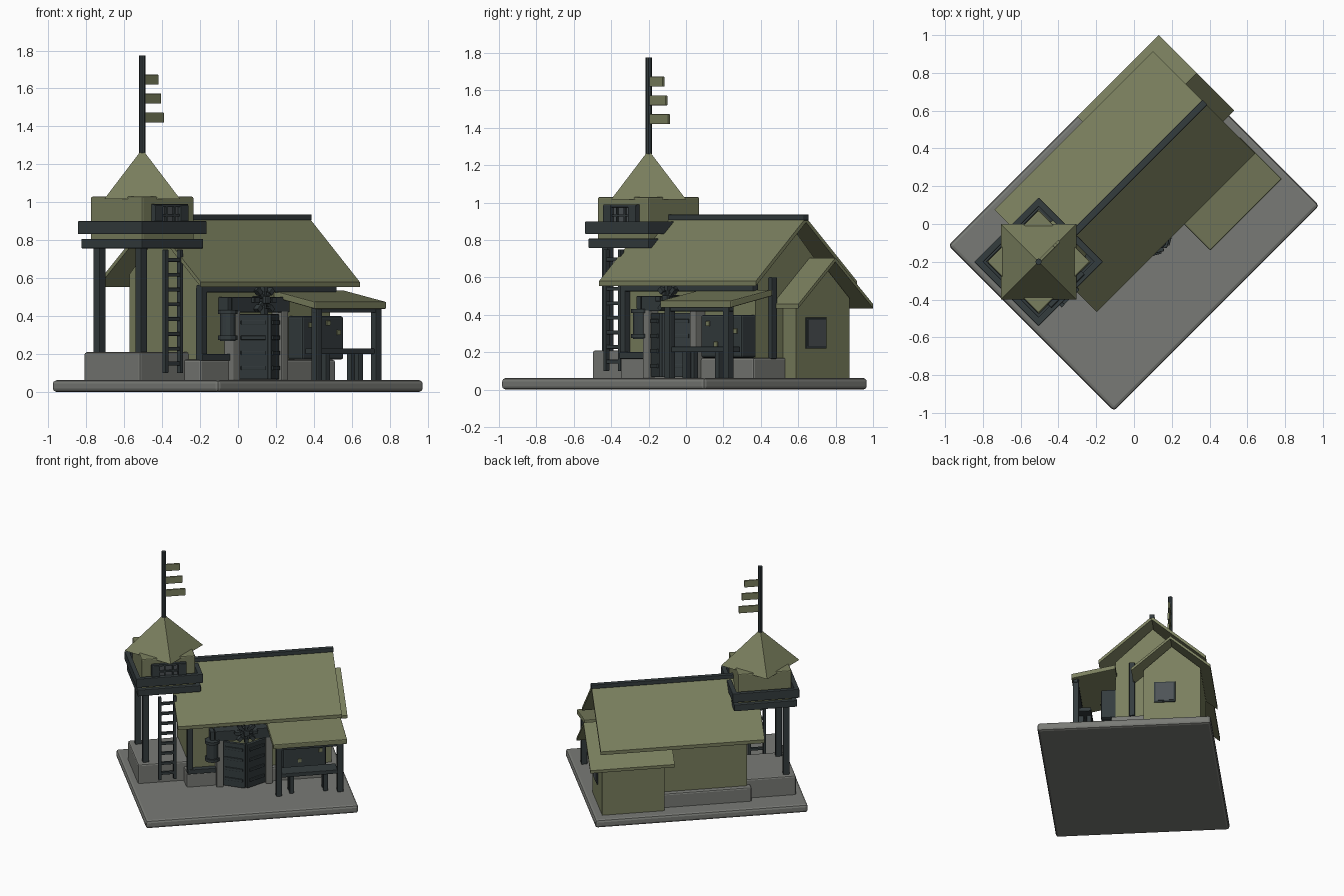
import bpy, bmesh, math
from mathutils import Matrix, Vector

if "Cube" in bpy.data.objects:
    bpy.data.objects.remove(bpy.data.objects["Cube"])

# The house is laid out along its own axes, then everything is turned 45 degrees
TURN = Matrix.Rotation(math.radians(45), 4, 'Z')


def material(name, rgb):
    m = bpy.data.materials.new(name)
    m.diffuse_color = (*rgb, 1)
    m.use_nodes = True
    m.node_tree.nodes["Principled BSDF"].inputs["Base Color"].default_value = m.diffuse_color
    return m


OLIVE = material("olive", (0.195, 0.212, 0.112))
SLATE = material("dark slate", (0.034, 0.045, 0.048))
STONE = material("grey stone", (0.19, 0.195, 0.18))
PANE = material("pane grey", (0.075, 0.088, 0.095))


def finish(name, bm, mat, bevel=0.0, local=Matrix()):
    bmesh.ops.recalc_face_normals(bm, faces=bm.faces)
    me = bpy.data.meshes.new(name)
    bm.to_mesh(me)
    bm.free()
    me.materials.append(mat)
    ob = bpy.data.objects.new(name, me)
    bpy.context.collection.objects.link(ob)
    ob.matrix_world = TURN @ local
    if bevel:
        b = ob.modifiers.new("bevel", 'BEVEL')
        b.width = bevel
        b.segments = 2
    return ob


def box(name, x, y, z, mat, bevel=0.004, local=Matrix()):
    """Box from (min, max) pairs."""
    bm = bmesh.new()
    size = [p[1] - p[0] for p in (x, y, z)]
    mid = [(p[0] + p[1]) / 2 for p in (x, y, z)]
    bmesh.ops.create_cube(bm, size=1, matrix=Matrix.Translation(mid) @ Matrix.Diagonal((*size, 1)))
    return finish(name, bm, mat, bevel, local)


def prism(name, profile, x, mat, bevel=0.0):
    """Cross-section in (y, z) extruded along x."""
    bm = bmesh.new()
    face = bm.faces.new([bm.verts.new((x[0], p[0], p[1])) for p in profile])
    r = bmesh.ops.extrude_face_region(bm, geom=[face])
    bmesh.ops.translate(bm, vec=(x[1] - x[0], 0, 0),
                        verts=[g for g in r["geom"] if isinstance(g, bmesh.types.BMVert)])
    return finish(name, bm, mat, bevel)


def cone(name, centre, r1, r2, z, sides, mat, spin=0.0):
    bm = bmesh.new()
    place = Matrix.Translation((*centre, (z[0] + z[1]) / 2)) @ Matrix.Rotation(spin, 4, 'Z')
    bmesh.ops.create_cone(bm, cap_ends=True, segments=sides, radius1=r1, radius2=r2,
                          depth=z[1] - z[0], matrix=place)
    return finish(name, bm, mat)


def roof(name, y0, yr, y1, eave, ridge, t, x):
    prism(name, [(y0, eave), (yr, ridge), (y1, eave), (y1, eave - t), (yr, ridge - t), (y0, eave - t)],
          x, OLIVE)


def house(name, y0, y1, yr, bottom, shoulder, ridge, x):
    prism(name, [(y0, bottom), (y1, bottom), (y1, shoulder), (yr, ridge), (y0, shoulder)], x, OLIVE)


# Ground slab and foundations
box("ground_slab", (-0.775, 0.762), (-0.625, 0.615), (0, 0.062), STONE, 0.018)
box("house_foundation", (-0.39, 0.62), (-0.11, 0.485), (0.05, 0.17), STONE, 0.012)
box("tower_foundation", (-0.72, -0.3), (0.01, 0.43), (0.05, 0.21), STONE, 0.012)

# Main house
house("house_walls", -0.08, 0.45, 0.187, 0.16, 0.62, 0.88, (-0.36, 0.605))
roof("house_roof", -0.19, 0.19, 0.575, 0.58, 0.92, 0.026, (-0.468, 0.718))
box("ridge_cap", (-0.468, 0.722), (0.172, 0.208), (0.905, 0.936), SLATE)

# Side wing
house("wing_walls", 0.13, 0.535, 0.33, 0.06, 0.49, 0.675, (0.25, 0.70))
roof("wing_roof", 0.05, 0.33, 0.615, 0.457, 0.705, 0.022, (0.19, 0.80))
box("wing_window_frame", (0.695, 0.708), (0.203, 0.357), (0.22, 0.385), SLATE, 0.003)
box("wing_window_pane", (0.70, 0.712), (0.215, 0.345), (0.232, 0.373), PANE, 0)

# Timber frame on the front
box("eave_beam", (-0.385, 0.62), (-0.115, -0.075), (0.525, 0.565), SLATE)
box("sill_beam", (-0.385, -0.15), (-0.12, -0.075), (0.165, 0.2), SLATE)
box("frame_post_left", (-0.385, -0.345), (-0.115, -0.07), (0.165, 0.55), SLATE)
box("frame_post_right", (0.59, 0.63), (0.02, 0.06), (0.165, 0.6), SLATE)

# Gate: stone jambs, lintel and two leaves swung outwards
for i, x in enumerate((-0.155, 0.2)):
    box(f"gate_jamb_{i}", (x - 0.025, x + 0.025), (-0.15, -0.07), (0.06, 0.43), STONE, 0.006)
box("gate_lintel", (-0.19, 0.235), (-0.15, -0.07), (0.42, 0.5), SLATE)
tip = Vector((0.022, -0.205, 0))
for side in (-1, 1):
    end = Vector((0.022 + side * 0.152, -0.118, 0))
    d = end - tip
    local = Matrix.Translation(tip) @ Matrix.Rotation(math.atan2(d.y, d.x), 4, 'Z')
    box("gate_leaf", (0.004, d.length), (-0.013, 0.013), (0.067, 0.41), SLATE, 0.004, local)
    for k in range(4):
        z = 0.115 + k * 0.08
        box("gate_strap", (0.02, d.length - 0.02), (-0.022, 0.022), (z, z + 0.022), SLATE, 0.003, local)

# Spoked wheel above the gate
hub = Matrix.Translation((0.03, -0.165, 0.485))
for k in range(4):
    box("wheel_spokes", (-0.085, 0.085), (-0.01, 0.01), (-0.009, 0.009), SLATE, 0.002,
        hub @ Matrix.Rotation(k * math.pi / 4, 4, 'Y'))
for k in range(8):
    box("wheel_paddle", (0.045, 0.08), (-0.017, 0.017), (-0.013, 0.013), SLATE, 0.002,
        hub @ Matrix.Rotation(k * math.pi / 4, 4, 'Y'))
box("wheel_hub", (-0.02, 0.02), (-0.03, 0.07), (-0.02, 0.02), SLATE, 0.006, hub)

# Hanging lantern
cone("lantern_body", (-0.21, -0.135), 0.042, 0.042, (0.27, 0.43), 12, SLATE)
for z in (0.275, 0.41):
    cone("lantern_rim", (-0.21, -0.135), 0.053, 0.053, (z, z + 0.022), 12, SLATE)
box("lantern_bracket", (-0.225, -0.195), (-0.15, -0.07), (0.43, 0.5), SLATE)

# Lean-to awning with posts
prism("awning_roof", [(-0.385, 0.475), (-0.07, 0.535), (-0.07, 0.5), (-0.385, 0.437)],
      (0.187, 0.722), OLIVE, 0.006)
for x in (0.232, 0.675):
    box("awning_post", (x - 0.021, x + 0.021), (-0.376, -0.334), (0.06, 0.447), SLATE)
box("awning_beam", (0.21, 0.70), (-0.37, -0.34), (0.418, 0.44), SLATE)

# Wall board with small pegs
box("wall_board", (0.295, 0.605), (-0.185, -0.07), (0.17, 0.4), SLATE, 0.012)
for x, z in ((0.34, 0.34), (0.47, 0.35), (0.55, 0.3), (0.40, 0.23)):
    box("board_peg", (x, x + 0.026), (-0.193, -0.18), (z, z + 0.026), OLIVE, 0.002)

# Work bench
box("bench_top", (0.25, 0.66), (-0.362, -0.25), (0.2, 0.23), SLATE)
for x in (0.33, 0.575):
    for y in (-0.325, -0.27):
        box("bench_leg", (x - 0.017, x + 0.017), (y - 0.017, y + 0.017), (0.06, 0.205), SLATE)

# Watch tower
TX, TY = -0.4985, 0.2157
for y in (0.065, 0.375):
    box("tower_post", (-0.68, -0.634), (y - 0.023, y + 0.023), (0.2, 0.78), SLATE)
box("tower_floor", (TX - 0.2, TX + 0.2), (TY - 0.2, TY + 0.2), (0.765, 0.8), OLIVE)
box("tower_cabin", (TX - 0.193, TX + 0.193), (TY - 0.193, TY + 0.193), (0.78, 1.03), OLIVE, 0.008)
for name, h, z in (("lower_rail", 0.228, (0.757, 0.807)), ("upper_rail", 0.241, (0.832, 0.9))):
    w = 0.034
    for s in (-1, 1):
        a, b = sorted((s * h, s * (h - w)))
        box(name, (TX - h, TX + h), (TY + a, TY + b), z, SLATE)
        box(name, (TX + a, TX + b), (TY - h, TY + h), z, SLATE)
cone("tower_roof", (TX, TY), 0.283, 0.0, (1.017, 1.28), 4, OLIVE)

# Tower window with shutters and bars
fy = TY - 0.193
box("tower_window_pane", (TX - 0.07, TX + 0.07), (fy - 0.009, fy + 0.01), (0.89, 0.985), PANE, 0)
for s in (-1, 1):
    a, b = sorted((s * 0.065, s * 0.125))
    box("tower_shutter", (TX + a, TX + b), (fy - 0.03, fy + 0.01), (0.895, 0.985), SLATE)
    box("window_bar", (TX + s * 0.03 - 0.005, TX + s * 0.03 + 0.005), (fy - 0.02, fy), (0.89, 0.985), SLATE, 0)
box("window_cross_bar", (TX - 0.125, TX + 0.125), (fy - 0.02, fy), (0.925, 0.937), SLATE, 0)
box("window_head", (TX - 0.125, TX + 0.125), (fy - 0.025, fy), (0.975, 0.99), SLATE, 0.002)

# Mast with three pennants
cone("mast", (TX, TY), 0.017, 0.017, (1.26, 1.775), 8, SLATE)
for length, z in ((0.115, 1.62), (0.135, 1.52), (0.155, 1.42)):
    box("pennant", (TX, TX + length), (TY - 0.008, TY + 0.008), (z, z + 0.053), OLIVE, 0.003)

# Ladder
for x in (-0.572, -0.462):
    box("ladder_rail", (x - 0.011, x + 0.011), (-0.043, -0.017), (0.1, 0.75), SLATE, 0.003)
for k in range(8):
    z = 0.14 + k * 0.078
    box("ladder_rung", (-0.572, -0.462), (-0.04, -0.02), (z, z + 0.02), SLATE, 0.002)
